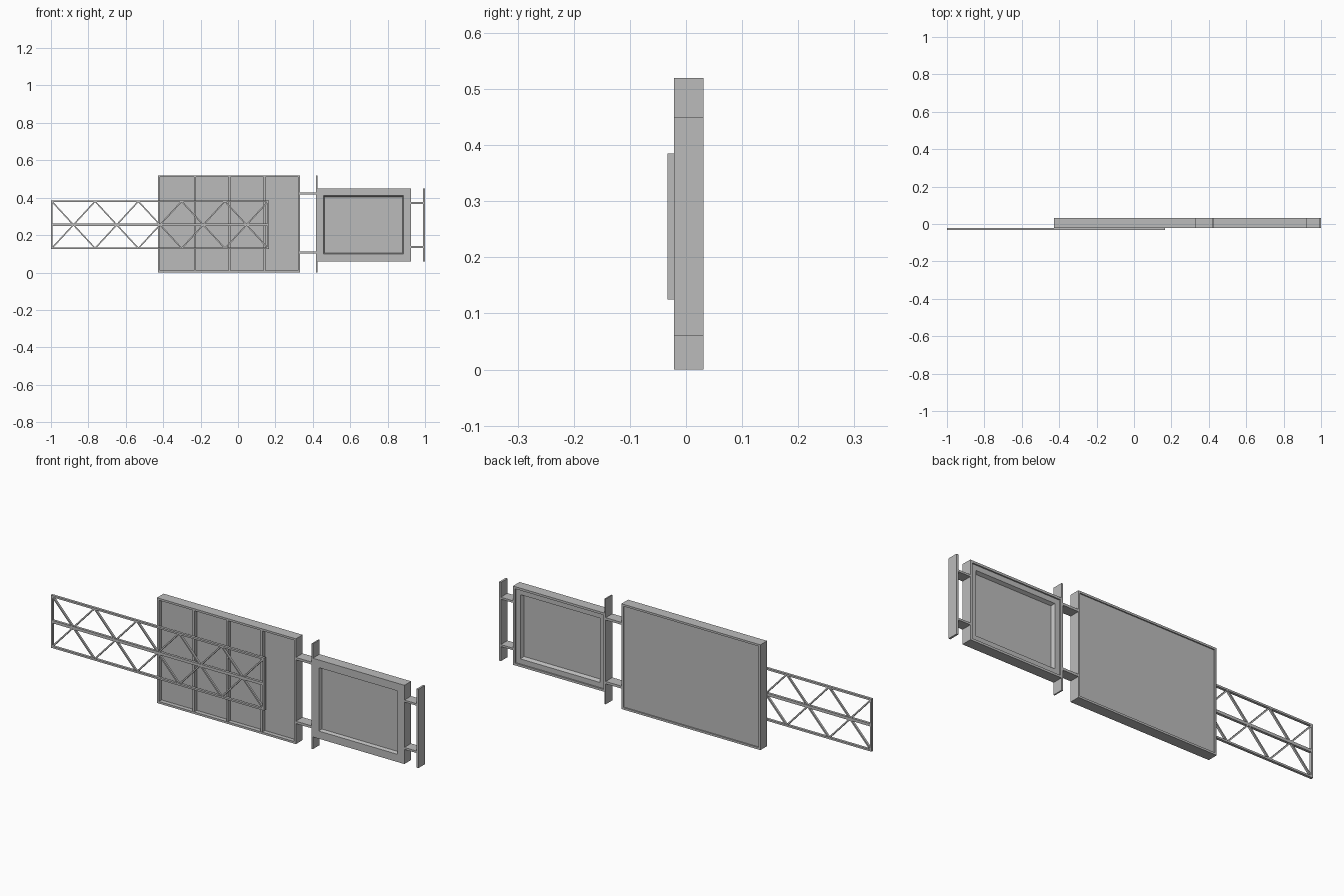
import bpy
import math
from mathutils import Matrix, Vector

cube = bpy.data.objects.get("Cube")
if cube:
    bpy.data.objects.remove(cube, do_unlink=True)

grey = bpy.data.materials.new("grey metal")
grey.use_nodes = True
colour = (0.5, 0.5, 0.5, 1)
grey.diffuse_color = colour
grey.node_tree.nodes["Principled BSDF"].inputs["Base Color"].default_value = colour

Y0, Y1 = -0.021, 0.031  # front and back of the sign bodies


def add_mesh(name, verts, faces):
    mesh = bpy.data.meshes.new(name)
    mesh.from_pydata(verts, [], faces)
    mesh.materials.append(grey)
    obj = bpy.data.objects.new(name, mesh)
    bpy.context.collection.objects.link(obj)
    return obj


def box(name, x0, x1, z0, z1, y0=Y0, y1=Y1):
    verts = [(x, y, z) for x in (x0, x1) for y in (y0, y1) for z in (z0, z1)]
    faces = [(0, 1, 3, 2), (4, 6, 7, 5), (0, 4, 5, 1),
             (2, 3, 7, 6), (0, 2, 6, 4), (1, 5, 7, 3)]
    return add_mesh(name, verts, faces)


def strut(name, a, b, width, y0, y1):
    """Flat bar between two (x, z) points."""
    a, b = Vector((a[0], 0, a[1])), Vector((b[0], 0, b[1]))
    d = b - a
    obj = box(name, 0, d.length, -width / 2, width / 2, y0, y1)
    turn = Matrix.Rotation(-math.atan2(d.z, d.x), 4, 'Y')
    obj.data.transform(Matrix.Translation(a) @ turn)
    return obj


def tray(name, x0, x1, z0, z1, profile):
    """Sign body: rectangular rings of (inset, y) joined from front floor to back floor."""
    verts, faces = [], []
    for inset, y in profile:
        verts += [(x0 + inset, y, z0 + inset), (x1 - inset, y, z0 + inset),
                  (x1 - inset, y, z1 - inset), (x0 + inset, y, z1 - inset)]
    for r in range(len(profile) - 1):
        for k in range(4):
            a, b = 4 * r + k, 4 * r + (k + 1) % 4
            faces.append((a, a + 4, b + 4, b))
    n = len(verts)
    faces += [(0, 1, 2, 3), (n - 1, n - 2, n - 3, n - 4)]
    return add_mesh(name, verts, faces)


# Large sign: open frame with a sheet set between its rims
tray("large_sign", -0.428, 0.331, 0, 0.52,
     [(0.010, 0.0), (0.010, Y0), (0, Y0), (0, Y1), (0.010, Y1), (0.010, 0.025)])
for i, x in enumerate((-0.23, -0.045, 0.142)):
    box(f"large_sign_rib_{i + 1}", x - 0.005, x + 0.005, 0.008, 0.512, Y0 + 0.001, 0.002)

# Small sign: wide front border, thin back rim and sloping inner recess
tray("small_sign", 0.418, 0.924, 0.06, 0.449,
     [(0.044, -0.006), (0.038, Y0), (0, Y0), (0, Y1),
      (0.011, Y1), (0.011, 0.024), (0.036, 0.024), (0.044, 0.008)])

# Brackets and upright flat bars
for i, z in enumerate((0.107, 0.422)):
    box(f"middle_bracket_{i + 1}", 0.329, 0.42, z - 0.006, z + 0.006)
for i, z in enumerate((0.137, 0.371)):
    box(f"end_bracket_{i + 1}", 0.922, 0.992, z - 0.005, z + 0.005)
box("middle_upright", 0.417, 0.424, 0, 0.52)
box("end_upright", 0.990, 1.0, 0.06, 0.449)

# Lattice arm across the front of the large sign
LEFT, RIGHT, LOW, HIGH = -1.0, 0.166, 0.125, 0.385
MID = (LOW + HIGH) / 2
FRONT, BACK = -0.033, -0.0205
W = 0.009
box("arm_bottom_chord", LEFT, RIGHT, LOW, LOW + W, FRONT, BACK)
box("arm_top_chord", LEFT, RIGHT, HIGH - W, HIGH, FRONT, BACK)
box("arm_middle_chord", LEFT, RIGHT, MID - 0.007, MID + 0.007, FRONT, BACK)
box("arm_outer_post", LEFT, LEFT + W, LOW, HIGH, FRONT, BACK)
box("arm_inner_post", RIGHT - W, RIGHT, LOW, HIGH, FRONT, BACK)

BAYS = 10
step = (RIGHT - LEFT - W) / BAYS
for side, edge in (("upper", HIGH - W / 2), ("lower", LOW + W / 2)):
    for i in range(BAYS):
        xa = LEFT + W / 2 + i * step
        ends = (edge, MID) if i % 2 == 0 else (MID, edge)
        strut(f"arm_{side}_brace_{i + 1}", (xa, ends[0]), (xa + step, ends[1]),
              0.007, FRONT + 0.001, BACK - 0.001)
